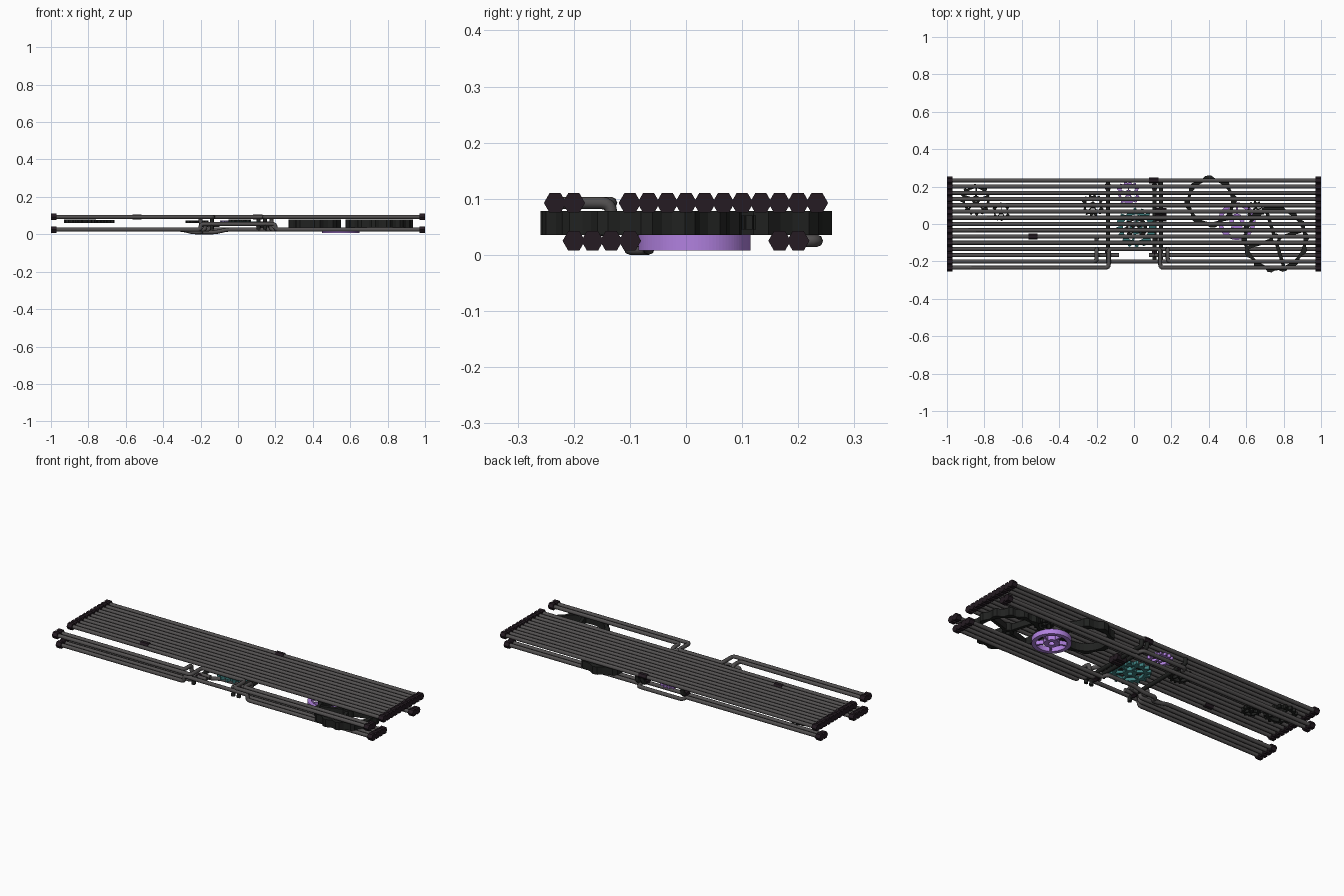
import bpy, bmesh, math
from mathutils import Matrix, Vector

if "Cube" in bpy.data.objects:
    bpy.data.objects.remove(bpy.data.objects["Cube"])


def mat(name, c):
    m = bpy.data.materials.new(name)
    m.diffuse_color = (*c, 1)
    m.use_nodes = True
    m.node_tree.nodes["Principled BSDF"].inputs["Base Color"].default_value = m.diffuse_color
    return m


STEEL = mat("steel", (0.085, 0.08, 0.08))
BLACK = mat("black_iron", (0.015, 0.016, 0.015))
CAP = mat("cap_dark", (0.018, 0.011, 0.016))
PURPLE = mat("purple", (0.44, 0.22, 0.74))
TEAL = mat("teal", (0.05, 0.22, 0.22))
TOP, LOW, STEP = 0.0925, 0.025, 1 / 30


def slot(i):
    return -0.23333 + i * STEP


def finish(name, bm, m):
    bmesh.ops.recalc_face_normals(bm, faces=bm.faces)
    me = bpy.data.meshes.new(name)
    bm.to_mesh(me)
    bm.free()
    me.materials.append(m)
    ob = bpy.data.objects.new(name, me)
    bpy.context.collection.objects.link(ob)
    return ob


def pipe(name, pts, m=STEEL, r=0.011, bend=0.018):
    # tube along a path with rounded corners
    pts = [Vector(p) for p in pts]
    path = [pts[0]]
    for a, b, c in zip(pts, pts[1:], pts[2:]):
        p = b + (a - b).normalized() * min(bend, (a - b).length * 0.48)
        q = b + (c - b).normalized() * min(bend, (c - b).length * 0.48)
        for k in range(5):
            t = k / 4
            path.append(p * (1 - t) ** 2 + b * 2 * t * (1 - t) + q * t * t)
    path.append(pts[-1])
    cu = bpy.data.curves.new(name, "CURVE")
    cu.dimensions = "3D"
    cu.bevel_depth = r
    cu.bevel_resolution = 2
    cu.use_fill_caps = True
    sp = cu.splines.new("POLY")
    sp.points.add(len(path) - 1)
    for s, p in zip(sp.points, path):
        s.co = (*p, 1)
    sp.use_smooth = True
    cu.materials.append(m)
    ob = bpy.data.objects.new(name, cu)
    bpy.context.collection.objects.link(ob)
    return ob


def nut(name, x, y, z, length=0.03, r=0.02, axis="X"):
    # hexagonal end cap or coupling
    bm = bmesh.new()
    rot = Matrix.Rotation(math.pi / 2, 4, "Y" if axis == "X" else "X")
    bmesh.ops.create_cone(bm, cap_ends=True, segments=6, radius1=r, radius2=r,
                          depth=length, matrix=Matrix.Translation((x, y, z)) @ rot)
    return finish(name, bm, CAP)


def gear(name, x, y, z0, z1, ro, ri, teeth, tooth, m, spokes=0, hub=0.0):
    # toothed rim, optional spokes and hub ring
    bm = bmesh.new()

    def ring(profile, inner):
        n = len(profile)
        rows = []
        for k, r in enumerate(profile):
            a = 2 * math.pi * k / n
            c, s = math.cos(a), math.sin(a)
            rows.append([bm.verts.new((x + q * c, y + q * s, z)) for q, z in
                         ((r, z0), (r, z1), (inner, z1), (inner, z0))])
        for k in range(n):
            p, q = rows[k], rows[(k + 1) % n]
            for j in range(4):
                i = (j + 1) % 4
                bm.faces.new((p[j], q[j], q[i], p[i]))

    ring([ro, ro, ro - tooth, ro - tooth] * teeth, ri)
    if hub:
        ring([hub] * 16, hub * 0.4)
    for k in range(spokes):
        inner = hub * 0.8 if hub else 0
        end = ri + 0.003
        M = (Matrix.Translation((x, y, (z0 + z1) / 2))
             @ Matrix.Rotation(2 * math.pi * k / spokes + 0.3, 4, "Z")
             @ Matrix.Translation(((inner + end) / 2, 0, 0))
             @ Matrix.Diagonal((end - inner, ro * 0.1, (z1 - z0) * 0.8, 1)))
        bmesh.ops.create_cube(bm, size=1, matrix=M)
    return finish(name, bm, m)


# upper deck of straight pipes
for i in range(4, 15):
    pipe("upper_pipe", [(-0.98, slot(i), TOP), (0.98, slot(i), TOP)])

# front upper pipes that step inward around the middle
pipe("front_pipe_outer", [(-0.98, slot(0), TOP), (-0.135, slot(0), TOP), (-0.135, slot(3), TOP),
                          (0.14, slot(3), TOP), (0.14, slot(0), TOP), (0.98, slot(0), TOP)])
pipe("front_pipe_inner_left", [(-0.98, slot(1), TOP), (-0.2, slot(1), TOP),
                               (-0.2, slot(3), TOP), (-0.2, slot(3), 0.05), (-0.1, slot(3), 0.05)])
pipe("front_pipe_inner_right", [(0.98, slot(1), TOP), (0.18, slot(1), TOP),
                                (0.18, slot(3), TOP), (0.18, slot(3), 0.05), (0.1, slot(3), 0.05)])

# lower pipes at the front, bending up into the centre
for i in range(1, 4):
    for s in (-1, 1):
        e = s * (0.2 - 0.025 * (i - 1))
        pipe("lower_front_pipe", [(s * 0.98, slot(i), LOW), (e, slot(i), LOW),
                                  (e, slot(i), 0.055), (s * 0.08, slot(i), 0.055)])
pipe("lower_bridge", [(-0.15, slot(1), 0.055), (0.15, slot(1), 0.055)])
pipe("lower_jog_pipe", [(-0.98, slot(4), LOW), (-0.3, slot(4), LOW), (-0.24, slot(4), 0.011),
                        (-0.2, slot(4), 0.011), (-0.2, slot(5), 0.011), (-0.12, slot(5), 0.011),
                        (-0.06, slot(5), LOW), (0.12, slot(5), LOW), (0.12, slot(4), LOW),
                        (0.98, slot(4), LOW)])

# lower pipes at the back
pipe("lower_back_pipe_a", [(-0.98, slot(13), LOW), (-0.14, slot(13), LOW), (-0.14, slot(14), LOW),
                           (0.14, slot(14), LOW), (0.14, slot(13), LOW), (0.98, slot(13), LOW)])
pipe("lower_back_pipe_b", [(-0.98, slot(12), LOW), (0.98, slot(12), LOW)])

# cross pipes joining the decks in the middle
for x in (-0.14, 0.11, 0.145):
    pipe("cross_pipe", [(x, 0.233, TOP - 0.01), (x, 0.233, 0.05),
                        (x, -0.2, 0.05), (x, -0.2, LOW)], BLACK)

# hexagonal caps on every pipe end
for s in (-1, 1):
    for i in (0, 1, *range(4, 15)):
        nut("upper_cap", s * 0.985, slot(i), TOP)
    for i in (1, 2, 3, 4, 12, 13):
        nut("lower_cap", s * 0.985, slot(i), LOW)

# couplings
nut("coupling_back", 0.105, slot(14), TOP, 0.05, 0.016)
nut("coupling_left", -0.54, slot(5), TOP, 0.05, 0.016)
for i in (8, 9):
    nut("coupling_centre", 0.145, slot(i), 0.05, 0.06, 0.02)
for y in (-0.16, 0.2):
    for x in (-0.14, 0.11):
        nut("cross_coupling", x, y, 0.05, 0.03, 0.016, "Y")

# gears
gear("big_gear_right", 0.755, -0.08, 0.035, 0.078, 0.18, 0.152, 14, 0.012, BLACK, 4, 0.03)
gear("big_gear_middle", 0.41, 0.12, 0.035, 0.078, 0.14, 0.11, 8, 0.014, BLACK)
gear("purple_wheel", 0.55, 0.015, 0.008, 0.036, 0.10, 0.078, 24, 0.0, PURPLE, 5, 0.04)
gear("small_gear_right", 0.65, 0.075, 0.045, 0.07, 0.05, 0.034, 12, 0.01, BLACK, 4, 0.014)
gear("teal_gear", 0.01, -0.02, 0.05, 0.068, 0.107, 0.07, 16, 0.02, TEAL, 6, 0.035)
gear("teal_gear_core", 0.01, -0.02, 0.068, 0.078, 0.06, 0.04, 10, 0.01, BLACK, 5, 0.02)
gear("purple_gear", -0.03, 0.165, 0.058, 0.074, 0.066, 0.042, 14, 0.012, PURPLE, 5, 0.018)
gear("dark_gear_centre", -0.22, 0.1, 0.06, 0.075, 0.062, 0.04, 14, 0.012, BLACK, 5, 0.018)
gear("dark_gear_left", -0.845, 0.13, 0.06, 0.078, 0.085, 0.06, 16, 0.012, BLACK, 5, 0.022)
gear("dark_gear_left_small", -0.71, 0.065, 0.06, 0.076, 0.05, 0.032, 12, 0.01, BLACK, 5, 0.014)
